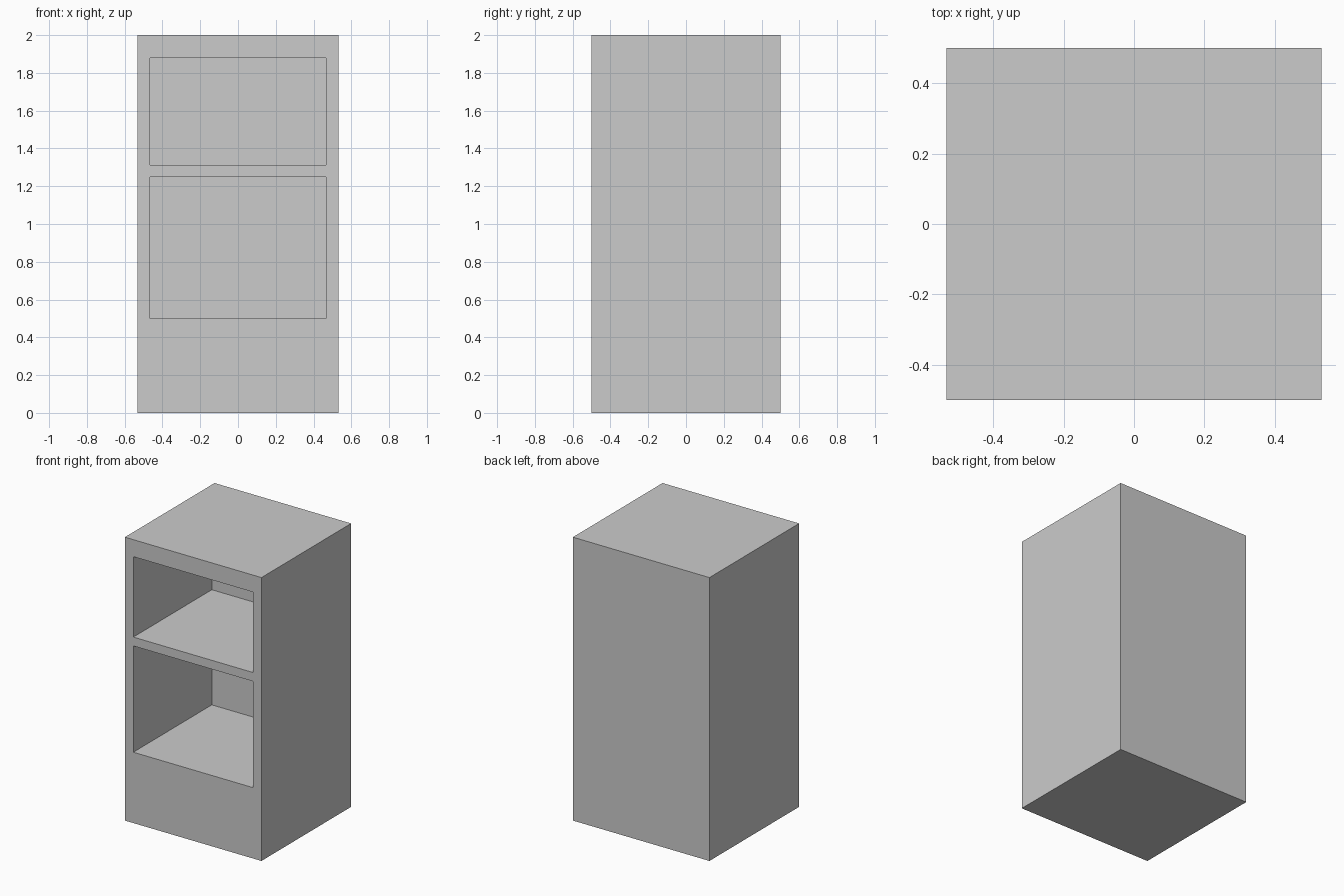
import bpy

if "Cube" in bpy.data.objects:
    bpy.data.objects.remove(bpy.data.objects["Cube"])

HALF_W, HALF_D, HEIGHT = 0.533, 0.5, 2.0
INNER_W, BACK_Y = 0.467, 0.375


def box(name, x, y, z):
    """Axis-aligned box from (min, max) ranges."""
    bpy.ops.mesh.primitive_cube_add(size=1)
    obj = bpy.context.object
    obj.name = name
    obj.location = [(a + b) / 2 for a, b in (x, y, z)]
    obj.scale = [b - a for a, b in (x, y, z)]
    bpy.ops.object.transform_apply(location=True, rotation=False, scale=True)
    return obj


# Solid cabinet body
cabinet = box("cabinet_body", (-HALF_W, HALF_W), (-HALF_D, HALF_D), (0, HEIGHT))

# Two open compartments cut in from the front, leaving a shelf between them
compartments = {"lower": (0.5, 1.25), "upper": (1.3125, 1.88)}
for name, z_range in compartments.items():
    cutter = box(name + "_compartment_cutter", (-INNER_W, INNER_W),
                 (-HALF_D - 0.1, BACK_Y), z_range)
    cutter.hide_render = True
    cutter.hide_set(True)
    cutter.display_type = 'WIRE'
    cut = cabinet.modifiers.new(name + "_compartment", 'BOOLEAN')
    cut.operation = 'DIFFERENCE'
    cut.solver = 'EXACT'
    cut.object = cutter
